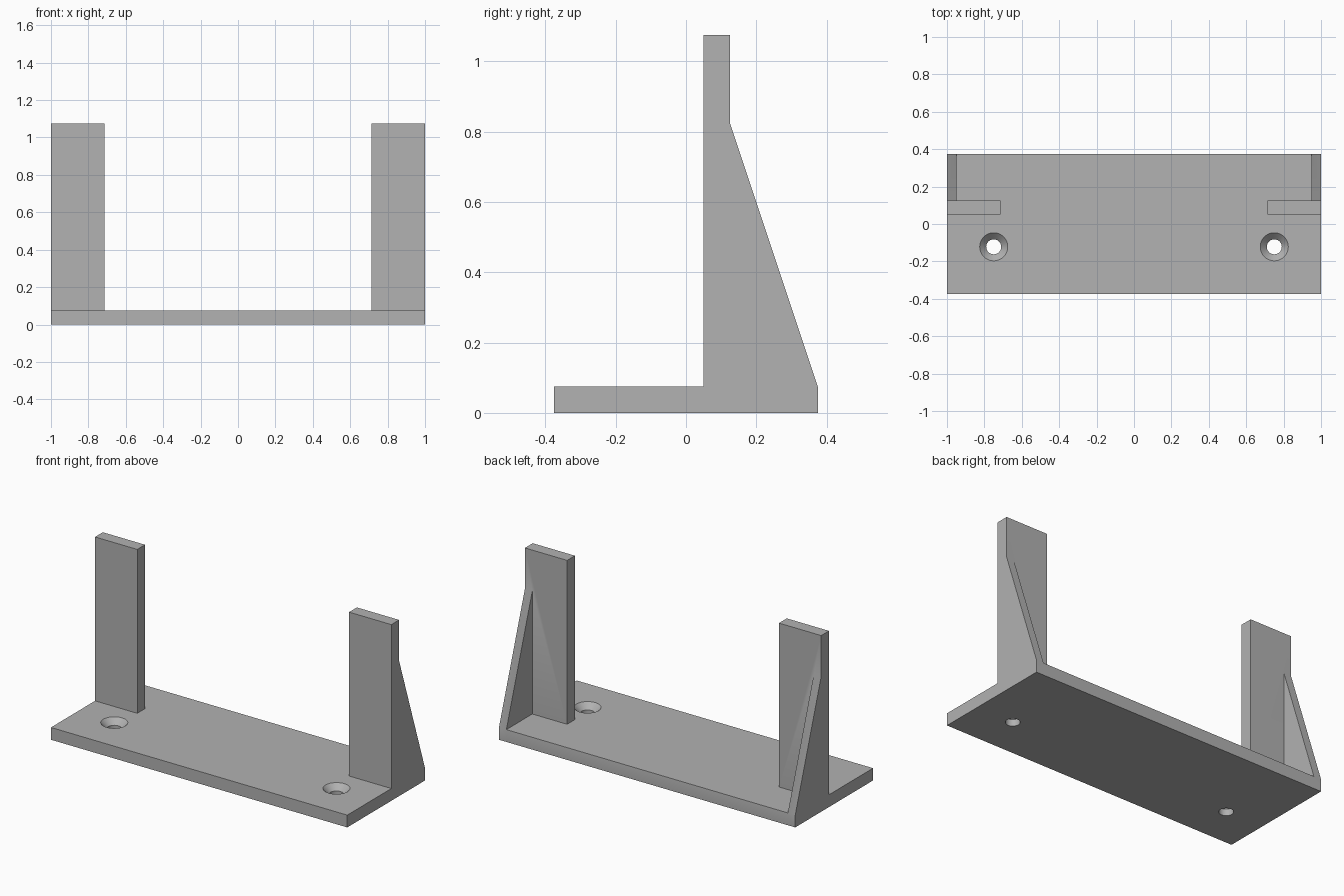
import bpy, bmesh, math

if "Cube" in bpy.data.objects:
    bpy.data.objects.remove(bpy.data.objects["Cube"])

grey = bpy.data.materials.new("plain grey")
grey.diffuse_color = (0.445, 0.445, 0.445, 1)
grey.use_nodes = True
grey.node_tree.nodes["Principled BSDF"].inputs["Base Color"].default_value = grey.diffuse_color


def finish(bm, name):
    bmesh.ops.recalc_face_normals(bm, faces=bm.faces)
    mesh = bpy.data.meshes.new(name)
    bm.to_mesh(mesh)
    bm.free()
    mesh.materials.append(grey)
    ob = bpy.data.objects.new(name, mesh)
    bpy.context.collection.objects.link(ob)
    return ob


def extrude_x(name, profile, x0, x1):
    """Solid from a (y, z) profile swept between two x positions."""
    bm = bmesh.new()
    face = bm.faces.new([bm.verts.new((x0, y, z)) for y, z in profile])
    ext = bmesh.ops.extrude_face_region(bm, geom=[face])["geom"]
    verts = [v for v in ext if isinstance(v, bmesh.types.BMVert)]
    bmesh.ops.translate(bm, verts=verts, vec=(x1 - x0, 0, 0))
    return finish(bm, name)


def lathe(name, profile, x, y, steps=48):
    """Solid of revolution from (radius, z) points, capped at both ends."""
    bm = bmesh.new()
    rings = []
    for r, z in profile:
        rings.append([bm.verts.new((x + r * math.cos(a), y + r * math.sin(a), z))
                      for a in (2 * math.pi * i / steps for i in range(steps))])
    for lo, hi in zip(rings, rings[1:]):
        for i in range(steps):
            j = (i + 1) % steps
            bm.faces.new((lo[i], lo[j], hi[j], hi[i]))
    bm.faces.new(rings[0])
    bm.faces.new(rings[-1])
    return finish(bm, name)


def combine(target, tool, operation):
    mod = target.modifiers.new(tool.name, "BOOLEAN")
    mod.operation, mod.solver, mod.object = operation, "EXACT", tool
    bpy.context.view_layer.objects.active = target
    bpy.ops.object.modifier_apply(modifier=mod.name)
    bpy.data.objects.remove(tool, do_unlink=True)


# Base plate
T = 0.075
bracket = extrude_x("bracket", [(-.375, 0), (.375, 0), (.375, T), (-.375, T)], -1, 1)

for s in (-1, 1):
    # Upright post and the thin tapered rib behind it, joined to the base
    post = extrude_x("post", [(.05, 0), (.125, 0), (.125, 1.075), (.05, 1.075)],
                     s * .715, s)
    rib = extrude_x("rib", [(.05, 0), (.375, 0), (.375, T), (.125, .825), (.05, .825)],
                    s * .95, s)
    combine(bracket, post, "UNION")
    combine(bracket, rib, "UNION")
    # Countersunk screw hole
    hole = lathe("screw_hole", [(.04, -.05), (.04, .04), (.075, T), (.075, T + .05)],
                 s * .75, -.122)
    combine(bracket, hole, "DIFFERENCE")

bpy.ops.object.select_all(action="DESELECT")
bracket.select_set(True)
bpy.context.view_layer.objects.active = bracket
bpy.ops.object.shade_smooth_by_angle(angle=math.radians(30))
